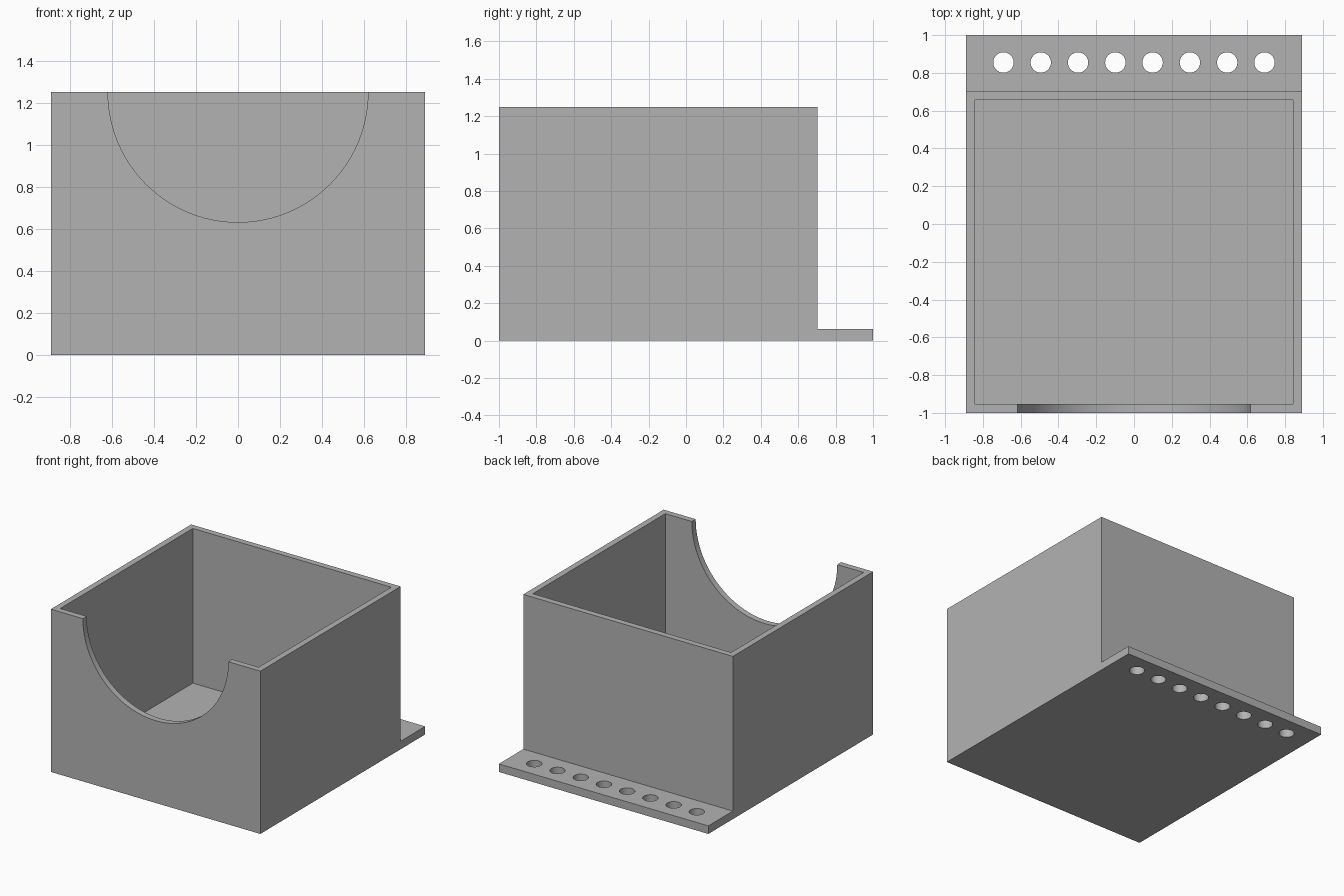
import bpy, math

if "Cube" in bpy.data.objects:
    bpy.data.objects.remove(bpy.data.objects["Cube"])

W, H = 0.89, 1.25            # half width, height
FRONT, BACK, TAB = -1.0, 0.703, 1.0
WALL, FLOOR = 0.047, 0.062

grey = bpy.data.materials.new("plain grey")
grey.diffuse_color = (0.45, 0.45, 0.45, 1)
grey.use_nodes = True
grey.node_tree.nodes["Principled BSDF"].inputs["Base Color"].default_value = grey.diffuse_color


def box(name, lo, hi):
    bpy.ops.mesh.primitive_cube_add(size=1, location=[(a + b) / 2 for a, b in zip(lo, hi)])
    ob = bpy.context.object
    ob.name = name
    ob.scale = [b - a for a, b in zip(lo, hi)]
    bpy.ops.object.transform_apply(location=True, rotation=True, scale=True)
    ob.data.materials.append(grey)
    return ob


def cylinder(name, r, depth, loc, rot=(0, 0, 0), sides=32):
    bpy.ops.mesh.primitive_cylinder_add(vertices=sides, radius=r, depth=depth, location=loc, rotation=rot)
    ob = bpy.context.object
    ob.name = name
    ob.data.materials.append(grey)
    return ob


def boolean(target, tool, op):
    mod = target.modifiers.new("boolean", 'BOOLEAN')
    mod.operation, mod.solver, mod.object = op, 'EXACT', tool
    bpy.context.view_layer.objects.active = target
    bpy.ops.object.modifier_apply(modifier=mod.name)
    bpy.data.objects.remove(tool)


# open box with a base plate that sticks out behind
tray = box("open_box", (-W, FRONT, 0), (W, TAB, H))
boolean(tray, box("rear_step", (-2, BACK, FLOOR), (2, 2, 2)), 'DIFFERENCE')
boolean(tray, box("cavity", (-W + WALL, FRONT + WALL, FLOOR), (W - WALL, BACK - WALL, 2)), 'DIFFERENCE')

# half-round notch in the front wall
boolean(tray, cylinder("notch", 0.618, 0.3, (0, FRONT, H), (math.pi / 2, 0, 0), 96), 'DIFFERENCE')

# row of eight holes in the rear tab
for i in range(8):
    boolean(tray, cylinder("hole", 0.054, 0.4, (-0.691 + i * 0.1974, 0.855, 0)), 'DIFFERENCE')

bpy.ops.object.select_all(action='DESELECT')
tray.select_set(True)
bpy.context.view_layer.objects.active = tray
bpy.ops.object.shade_smooth_by_angle(angle=math.radians(30))
